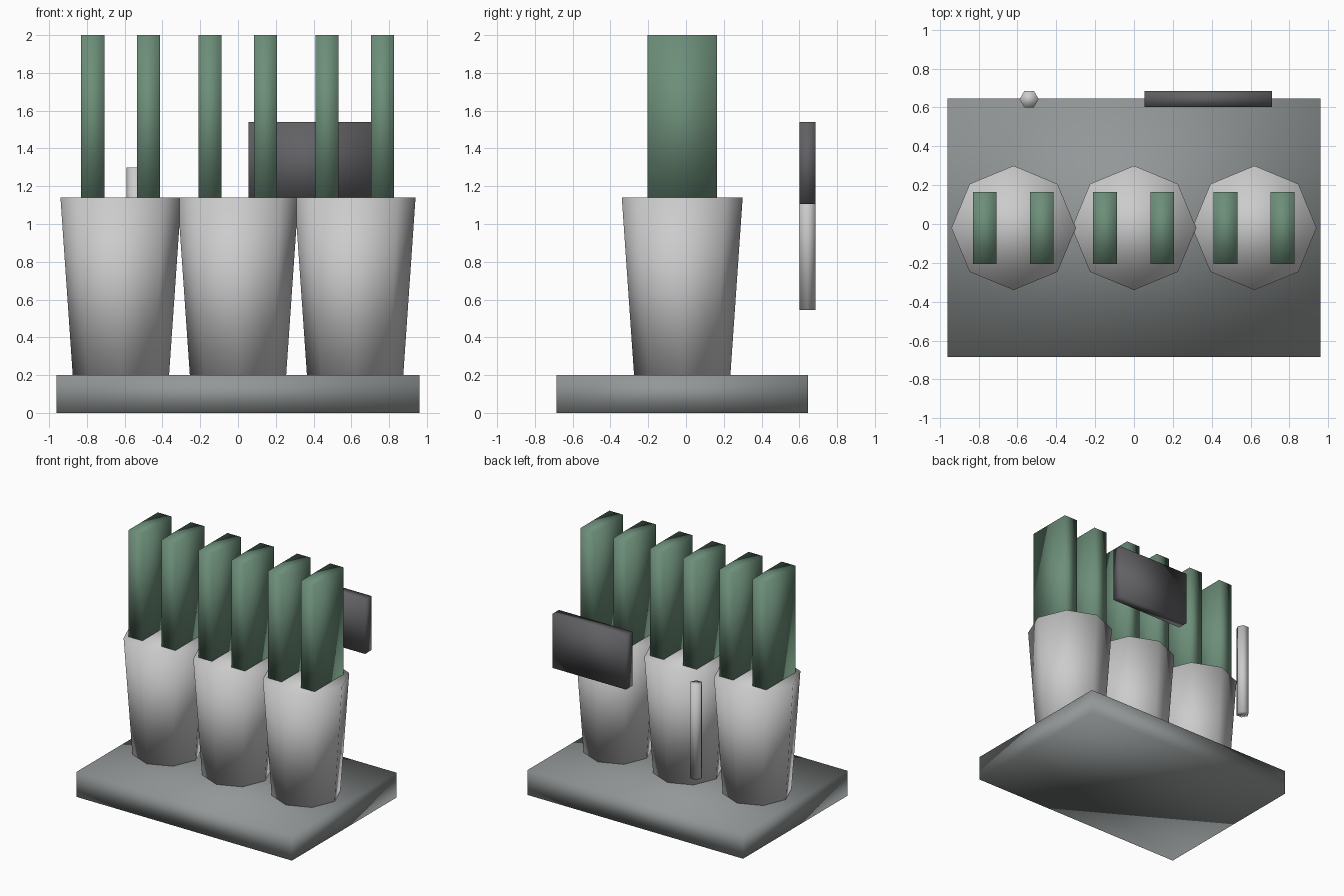
import bpy
import math

if "Cube" in bpy.data.objects:
    bpy.data.objects.remove(bpy.data.objects["Cube"])


def material(name, rgb):
    m = bpy.data.materials.new(name)
    m.diffuse_color = (*rgb, 1)
    m.use_nodes = True
    m.node_tree.nodes["Principled BSDF"].inputs["Base Color"].default_value = m.diffuse_color
    return m


def finish(name, mat):
    ob = bpy.context.object
    ob.name = name
    bpy.ops.object.transform_apply(location=False, rotation=True, scale=True)
    bpy.ops.object.shade_smooth()
    if mat:
        ob.data.materials.append(mat)
    return ob


def box(name, x, y, z, mat=None):
    # each axis is given as a (low, high) pair
    spans = (x, y, z)
    bpy.ops.mesh.primitive_cube_add(size=1, location=[(a + b) / 2 for a, b in spans])
    bpy.context.object.scale = [b - a for a, b in spans]
    return finish(name, mat)


def prism(name, sides, r_low, r_high, x, y, z, mat=None):
    # tapered capped prism with a corner on the +x axis
    bpy.ops.mesh.primitive_cone_add(
        vertices=sides, radius1=r_low, radius2=r_high, depth=z[1] - z[0],
        location=(x, y, (z[0] + z[1]) / 2), rotation=(0, 0, math.pi / 2))
    return finish(name, mat)


green = material("leaf_green", (0.15, 0.27, 0.19))
slate = material("slate", (0.12, 0.12, 0.13))
stone = material("stone", (0.29, 0.31, 0.31))

# Base slab
box("base", (-0.96, 0.96), (-0.685, 0.645), (0, 0.2), stone)

# Three tapered pots, each holding two upright slabs
for i, px in enumerate((-0.62, 0, 0.62)):
    prism(f"pot_{i + 1}", 8, 0.255, 0.32, px, -0.02, (0.2, 1.14))
    for side, dx in (("left", -0.149), ("right", 0.145)):
        c = px + dx
        box(f"upright_{side}_{i + 1}", (c - 0.061, c + 0.061),
            (-0.205, 0.165), (1.1, 2.0), green)

# Rear panel and rear hexagonal rod
box("rear_panel", (0.055, 0.71), (0.602, 0.685), (1.105, 1.54), slate)
prism("rear_rod", 6, 0.049, 0.049, -0.54, 0.643, (0.545, 1.3))
bpy.context.object.rotation_euler = (0, 0, math.pi / 2 + math.pi / 6 - math.pi / 2 - math.pi / 6)
